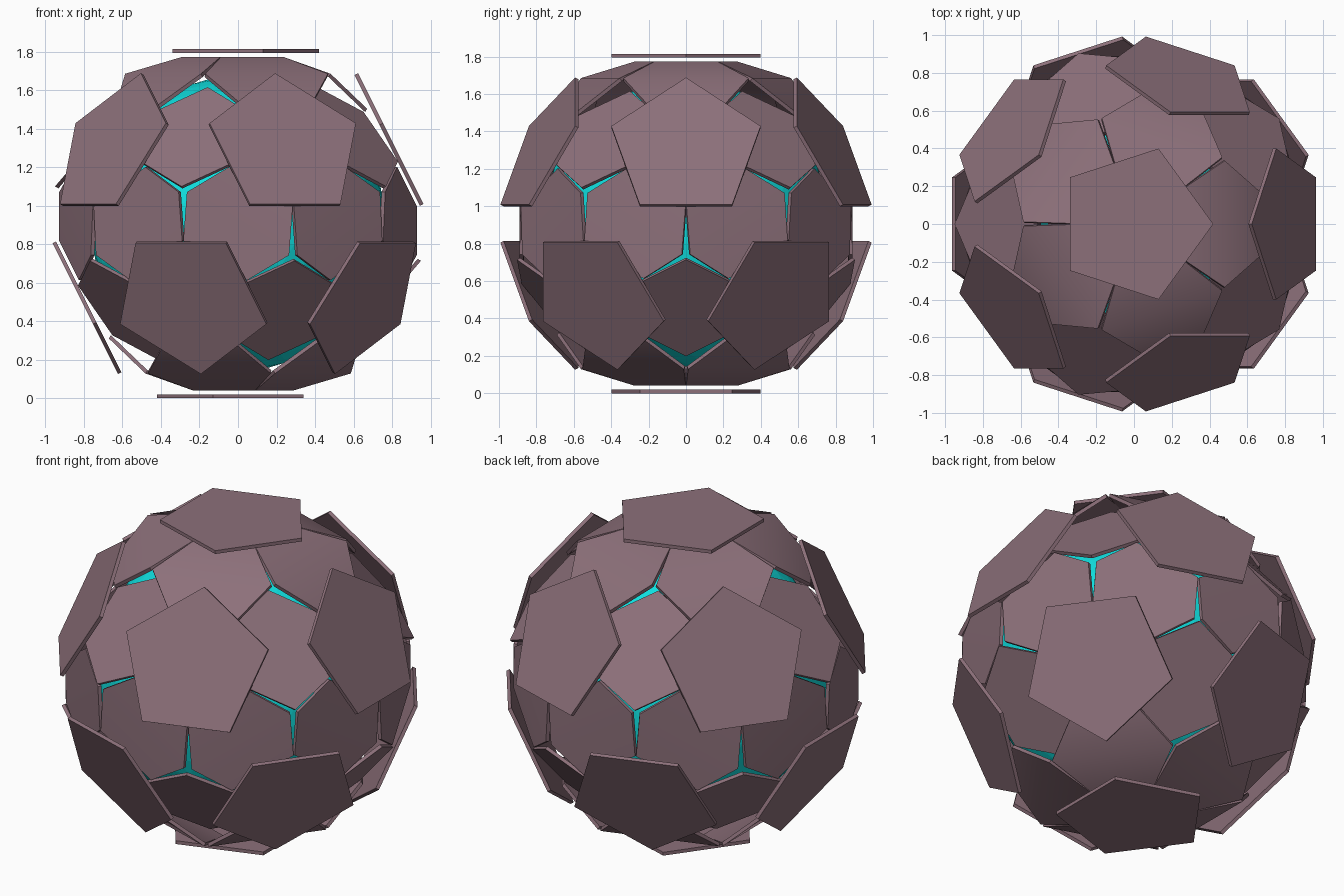
import bpy, bmesh, math
from mathutils import Vector

cube = bpy.data.objects.get("Cube")
if cube:
    bpy.data.objects.remove(cube, do_unlink=True)

RADIUS = 0.907                      # centre to outer face of a shield plate
CENTRE = Vector((0, 0, RADIUS))
THICK = 0.02


def material(name, rgb):
    m = bpy.data.materials.new(name)
    m.use_nodes = True
    m.diffuse_color = (*rgb, 1)
    m.node_tree.nodes["Principled BSDF"].inputs["Base Color"].default_value = (*rgb, 1)
    return m


mauve = material("dusty mauve", (0.265, 0.162, 0.195))
cyan = material("bright cyan", (0.005, 0.75, 0.75))


def finish(bm, name, mat):
    bmesh.ops.recalc_face_normals(bm, faces=bm.faces)
    mesh = bpy.data.meshes.new(name)
    bm.to_mesh(mesh)
    bm.free()
    mesh.materials.append(mat)
    obj = bpy.data.objects.new(name, mesh)
    bpy.context.collection.objects.link(obj)


def plate(name, normal, toward, points, faces):
    """Slab from (along toward, across, outward) points, thickened inward."""
    n = normal.normalized()
    u = (toward - n * toward.dot(n)).normalized()
    v = n.cross(u)
    bm = bmesh.new()
    verts = [bm.verts.new(CENTRE + u * a + v * b + n * (c - THICK)) for a, b, c in points]
    base = [bm.faces.new([verts[i] for i in f]) for f in faces]
    out = bmesh.ops.extrude_face_region(bm, geom=base)
    bmesh.ops.translate(bm, vec=n * THICK,
                        verts=[g for g in out["geom"] if isinstance(g, bmesh.types.BMVert)])
    # Soft crease across folded panels, crisp rim
    for f in bm.faces:
        f.smooth = True
    for e in bm.edges:
        e.smooth = e.calc_face_angle(0) < math.radians(25)
    finish(bm, name, mauve)


def hexagon(corner, end, half, corner_out, end_out, tilt=0):
    """Long hexagon: two corners across, two square ends; tilt leans it across."""
    pts = [(0, corner, corner_out), (-end, half, end_out), (-end, -half, end_out),
           (0, -corner, corner_out), (end, -half, end_out), (end, half, end_out)]
    return [(a, b, c - tilt * b) for a, b, c in pts]


# Twelve main directions: two poles and two staggered rings of five
def ring(z, start):
    r = math.sqrt(1 - z * z)
    return [Vector((r * math.cos(math.radians(start + 72 * i)),
                    r * math.sin(math.radians(start + 72 * i)), z)) for i in range(5)]


h = 1 / math.sqrt(5)
dirs = [Vector((0, 0, 1))] + ring(h, 0) + ring(-h, 180) + [Vector((0, 0, -1))]
neighbours = [(i, j) for i in range(12) for j in range(i + 1, 12)
              if dirs[i].dot(dirs[j]) > 0.4]

# Outer layer: pentagon shields with corners aimed at their neighbours
pentagon = [(0.42 * math.cos(math.radians(72 * i)),
             0.42 * math.sin(math.radians(72 * i)), RADIUS) for i in range(5)]
for i, n in enumerate(dirs):
    j = next(a + b - i for a, b in neighbours if i in (a, b))
    plate(f"outer_shield_{i + 1}", n, dirs[j], pentagon, [range(5)])

# Inner layer: a hexagon between every pair of neighbouring shields
cap = hexagon(0.335, 0.257, 0.168, 0.915, 0.86)
middle = hexagon(0.335, 0.257, 0.168, 0.858, 0.858, tilt=0.155)
belt = hexagon(0.312, 0.225, 0.195, 0.89, 0.885)
for k, (i, j) in enumerate(neighbours):
    n = (dirs[i] + dirs[j]).normalized()
    toward = dirs[i] - dirs[j]
    shape, name = belt, "belt_panel"
    if abs(n.z) > 0.7:
        shape, name = cap, "cap_panel"
    elif abs(n.z) > 0.3:
        # Poleward corner sinks below the cap panels
        shape, name = middle, "middle_panel"
        toward = Vector((0, 0, math.copysign(1, n.z))).cross(n)
    plate(f"{name}_{k + 1}", n, toward, shape, [(0, 1, 2, 3), (3, 4, 5, 0)])

# Core seen through the gaps
bm = bmesh.new()
bmesh.ops.create_icosphere(bm, subdivisions=4, radius=0.765)
bmesh.ops.translate(bm, vec=CENTRE, verts=bm.verts)
finish(bm, "core", cyan)
